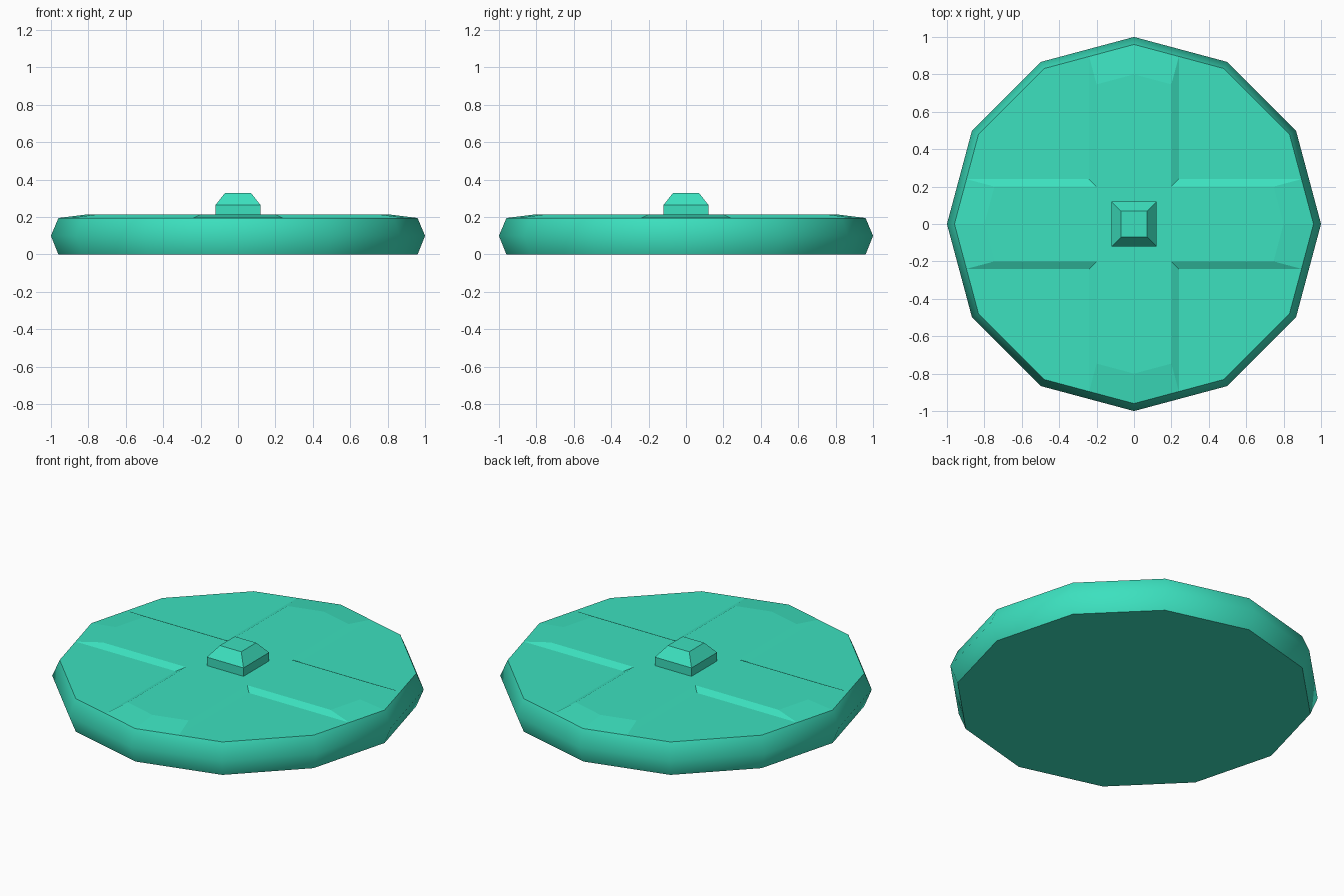
import bpy, bmesh, math

if "Cube" in bpy.data.objects:
    bpy.data.objects.remove(bpy.data.objects["Cube"])

# One flat colour for everything
teal = bpy.data.materials.new("teal green")
teal.diffuse_color = (0.045, 0.75, 0.52, 1.0)
teal.use_nodes = True
teal.node_tree.nodes["Principled BSDF"].inputs["Base Color"].default_value = teal.diffuse_color


def ngon(radius, sides, turn=0.0):
    return [(radius * math.cos(2 * math.pi * i / sides + turn),
             radius * math.sin(2 * math.pi * i / sides + turn)) for i in range(sides)]


def square(half):
    return ngon(half * math.sqrt(2), 4, math.pi / 4)


def loft(name, rings, bottom=True, smooth_sides=False):
    """Stack outlines [(points, z), ...] into a solid with flat caps."""
    bm = bmesh.new()
    loops = [[bm.verts.new((x, y, z)) for x, y in pts] for pts, z in rings]
    n = len(loops[0])
    for a, b in zip(loops, loops[1:]):
        for i in range(n):
            j = (i + 1) % n
            f = bm.faces.new((a[i], a[j], b[j], b[i]))
            f.smooth = smooth_sides
    bm.faces.new(loops[-1])
    if bottom:
        bm.faces.new(loops[0][::-1])
    me = bpy.data.meshes.new(name)
    bm.to_mesh(me)
    bm.free()
    me.materials.append(teal)
    ob = bpy.data.objects.new(name, me)
    bpy.context.collection.objects.link(ob)
    return ob


def cross(half, radius):
    """Cross outline whose arm ends follow a twelve-sided rim."""
    end = radius - half * math.tan(math.radians(15))
    arm = [(half, -half), (end, -half), (radius, 0), (end, half)]
    pts = []
    for c, s in ((1, 0), (0, 1), (-1, 0), (0, -1)):
        pts += [(x * c - y * s, x * s + y * c) for x, y in arm]
    return pts


# Twelve-sided disc with a bulging, smooth rim
loft("disc_body", [(ngon(0.96, 12), 0.0), (ngon(1.0, 12), 0.1), (ngon(0.96, 12), 0.195)],
     smooth_sides=True)

# Low raised cross with bevelled edges
loft("raised_cross", [(cross(0.24, 0.96), 0.195), (cross(0.2, 0.8), 0.215)], bottom=False)

# Square knob with a tapered top
loft("centre_knob", [(square(0.12), 0.215), (square(0.12), 0.265), (square(0.07), 0.328)],
     bottom=False)
